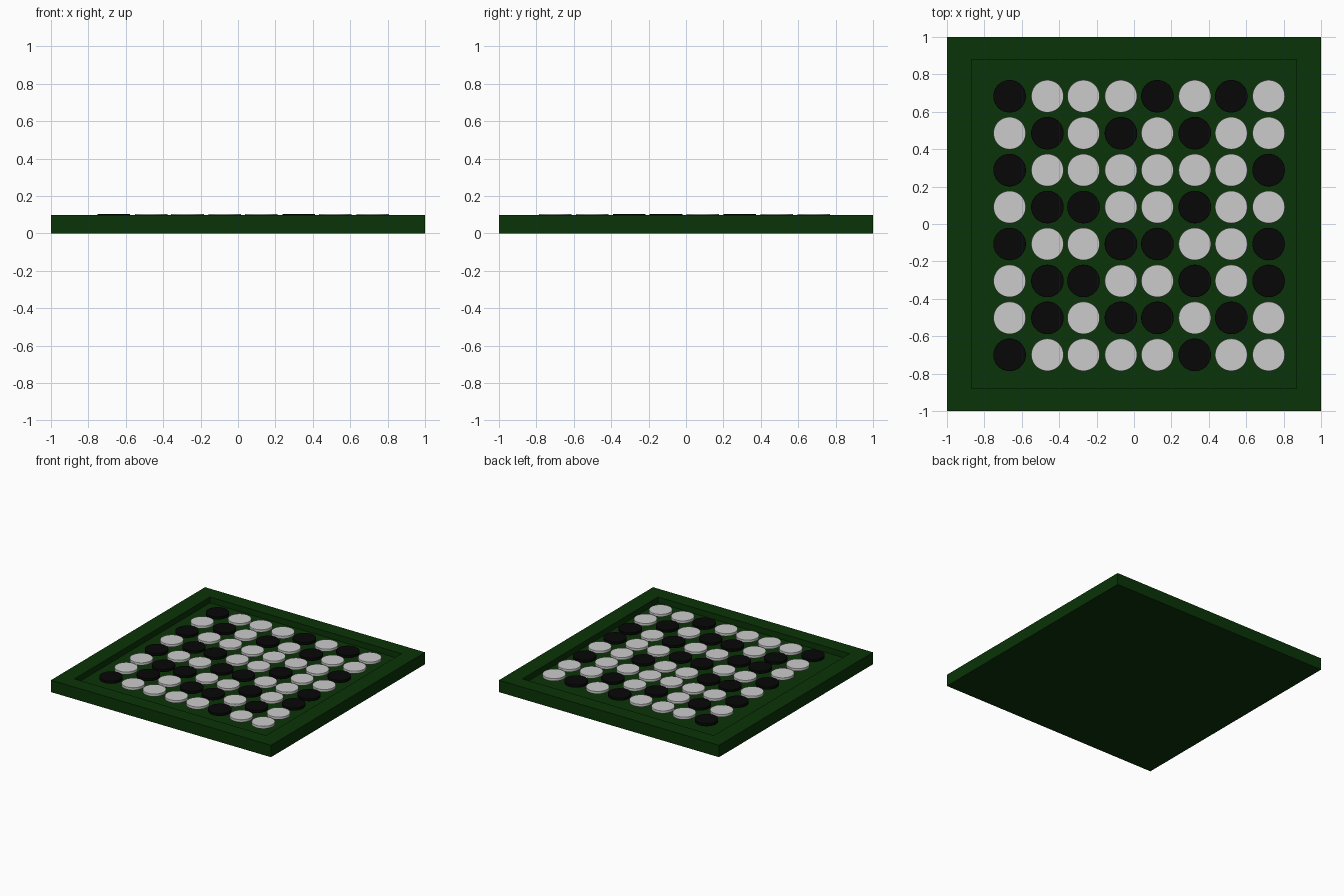
import bpy, bmesh
from math import radians

if "Cube" in bpy.data.objects:
    bpy.data.objects.remove(bpy.data.objects["Cube"])

FLOOR, TOP = 0.05, 0.098
DISC_BOTTOM, DISC_TOP = 0.083, 0.105


def material(name, rgb):
    m = bpy.data.materials.new(name)
    m.diffuse_color = (*rgb, 1)
    m.use_nodes = True
    m.node_tree.nodes["Principled BSDF"].inputs["Base Color"].default_value = m.diffuse_color
    return m


green = material("board_green", (0.003, 0.033, 0.002))
black = material("disc_black", (0.002, 0.002, 0.002))
white = material("disc_white", (0.8, 0.8, 0.8))

# Board: stacked square rings form the outer walls, rim and recessed field
bm = bmesh.new()
rings = []
for hx, hy, z in [(1, 1, 0), (1, 1, TOP), (0.87, 0.88, TOP), (0.87, 0.88, FLOOR)]:
    rings.append([bm.verts.new((sx * hx, sy * hy, z))
                  for sx, sy in ((-1, -1), (1, -1), (1, 1), (-1, 1))])
bm.faces.new(rings[0][::-1])
bm.faces.new(rings[-1])
for a, b in zip(rings, rings[1:]):
    for i in range(4):
        j = (i + 1) % 4
        bm.faces.new((a[i], a[j], b[j], b[i]))
bmesh.ops.recalc_face_normals(bm, faces=bm.faces)
mesh = bpy.data.meshes.new("board")
bm.to_mesh(mesh)
bm.free()
mesh.materials.append(green)
bpy.context.collection.objects.link(bpy.data.objects.new("board", mesh))


# One shared disc mesh per colour, with finely softened rims
def disc_mesh(name, mat):
    bm = bmesh.new()
    bmesh.ops.create_cone(bm, cap_ends=True, segments=48, radius1=0.087,
                          radius2=0.087, depth=DISC_TOP - DISC_BOTTOM)
    rims = [e for e in bm.edges if e.calc_face_angle(0) > radians(60)]
    bmesh.ops.bevel(bm, geom=rims, offset=0.002, segments=3, profile=0.5, affect='EDGES')
    for f in bm.faces:
        f.smooth = len(f.verts) == 4
    me = bpy.data.meshes.new(name)
    bm.to_mesh(me)
    bm.free()
    me.materials.append(mat)
    return me


discs = {"B": disc_mesh("black_disc", black), "W": disc_mesh("white_disc", white)}

# Discs laid out row by row from the back edge
columns = [-0.665, -0.463, -0.27, -0.07, 0.125, 0.325, 0.52, 0.72]
layout = ["BWWWBWBW", "WBWBWBWW", "BWWWWWWB", "WBBWWBWW",
          "BWWBBWWB", "WBBWWBWB", "WBWBBWBW", "BWWWWBWW"]
for r, row in enumerate(layout):
    for c, side in enumerate(row):
        name = ("black" if side == "B" else "white") + f"_disc_{r}_{c}"
        ob = bpy.data.objects.new(name, discs[side])
        ob.location = (columns[c], 0.683 - 0.1975 * r, (DISC_BOTTOM + DISC_TOP) / 2)
        bpy.context.collection.objects.link(ob)
